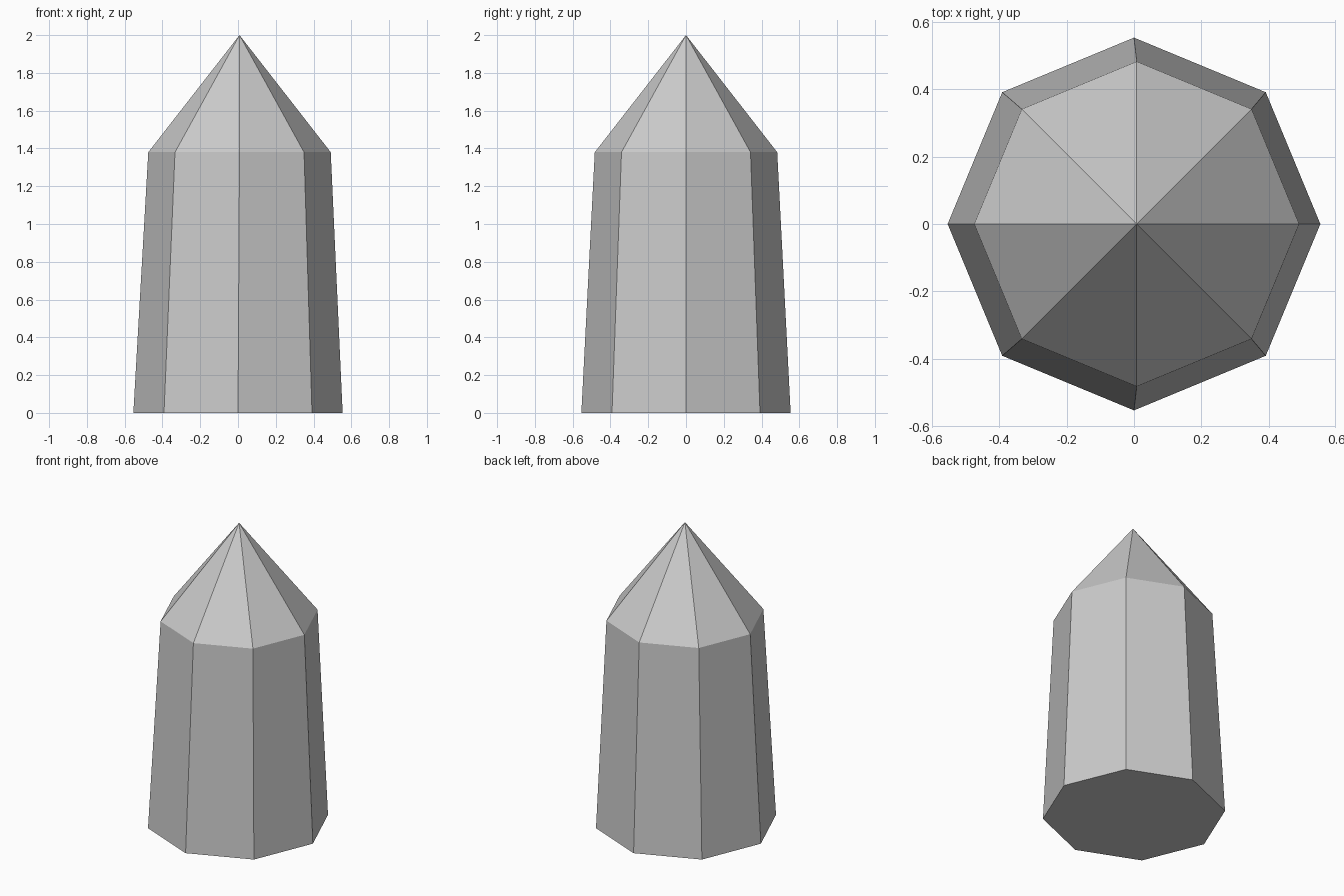
import bpy, bmesh
from math import cos, sin, tau

if "Cube" in bpy.data.objects:
    bpy.data.objects.remove(bpy.data.objects["Cube"])

SIDES = 8
LEAN = 0.008  # slight sideways shift of shoulder and tip


def ring(bm, radius, x, z):
    return [bm.verts.new((x + radius * cos(tau * i / SIDES),
                          radius * sin(tau * i / SIDES), z))
            for i in range(SIDES)]


bm = bmesh.new()
# Tapered octagonal shaft and pointed tip
base = ring(bm, 0.554, 0, 0)
shoulder = ring(bm, 0.483, LEAN, 1.38)
tip = bm.verts.new((LEAN, 0, 2))
bm.faces.new(base[::-1])
for i in range(SIDES):
    j = (i + 1) % SIDES
    bm.faces.new((base[i], base[j], shoulder[j], shoulder[i]))
    bm.faces.new((shoulder[i], shoulder[j], tip))

mesh = bpy.data.meshes.new("pointed_post")
bm.to_mesh(mesh)
bm.free()
bpy.context.collection.objects.link(bpy.data.objects.new("pointed_post", mesh))
